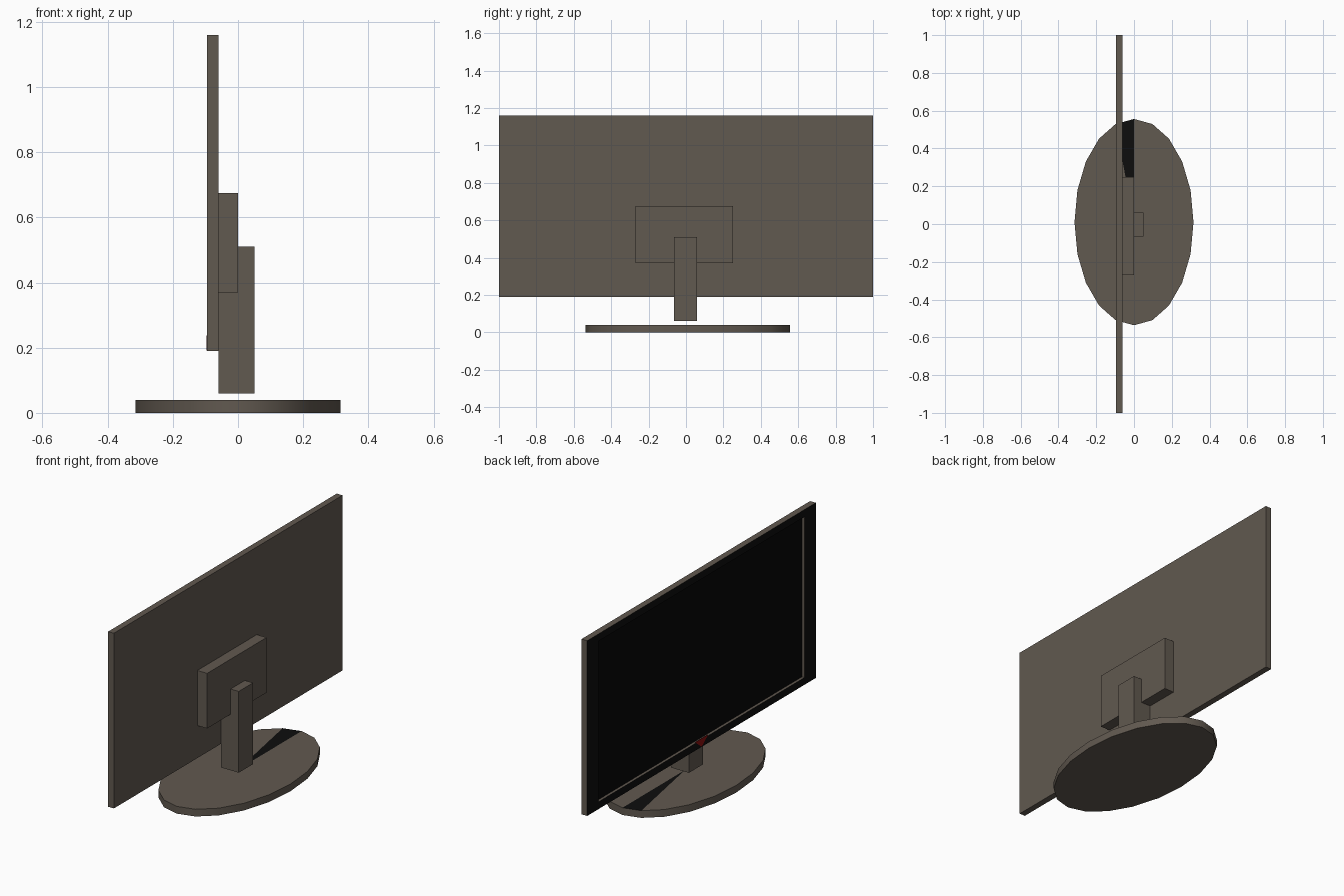
import bpy, bmesh, math
from mathutils import Vector

if "Cube" in bpy.data.objects:
    bpy.data.objects.remove(bpy.data.objects["Cube"])


def material(name, color):
    m = bpy.data.materials.new(name)
    m.diffuse_color = (*color, 1)
    m.use_nodes = True
    m.node_tree.nodes["Principled BSDF"].inputs["Base Color"].default_value = m.diffuse_color
    return m


casing = material("casing", (0.12, 0.10, 0.08))
bezel = material("bezel_black", (0.004, 0.004, 0.004))
glass = material("screen_black", (0.002, 0.002, 0.002))
red = material("indicator_red", (0.25, 0.005, 0.005))


def finish(name, bm, *mats):
    bmesh.ops.recalc_face_normals(bm, faces=bm.faces)
    me = bpy.data.meshes.new(name)
    bm.to_mesh(me)
    bm.free()
    ob = bpy.data.objects.new(name, me)
    bpy.context.collection.objects.link(ob)
    for m in mats:
        me.materials.append(m)
    return ob


def box(lo, hi):
    bm = bmesh.new()
    bmesh.ops.create_cube(bm, size=1)
    for v in bm.verts:
        v.co = [(a + b) / 2 + c * (b - a) for a, b, c in zip(lo, hi, v.co)]
    return bm


def prism(points, offset):
    bm = bmesh.new()
    face = bm.faces.new([bm.verts.new(p) for p in points])
    ext = bmesh.ops.extrude_face_region(bm, geom=[face], use_keep_orig=True)
    moved = [g for g in ext["geom"] if isinstance(g, bmesh.types.BMVert)]
    bmesh.ops.translate(bm, verts=moved, vec=Vector(offset))
    return bm


# Display panel facing -x, with a black bezel and a recessed screen
bm = box((-0.095, -1, 0.19), (-0.06, 1, 1.16))
bm.normal_update()
screen = min(bm.faces, key=lambda f: f.calc_center_median().x)
rim = bmesh.ops.inset_individual(bm, faces=[screen], thickness=0.057)
for f in rim["faces"]:
    f.material_index = 1
for v in screen.verts:
    v.co.y = math.copysign(0.9, v.co.y)
walls = bmesh.ops.inset_individual(bm, faces=[screen], thickness=0.0)
for f in walls["faces"]:
    f.material_index = 0
for v in screen.verts:
    v.co.x = -0.08
screen.material_index = 2
finish("display_panel", bm, casing, bezel, glass)

# Red triangular indicator under the screen
tri = [(-0.0945, -0.057, 0.237), (-0.0945, 0.057, 0.237), (-0.0945, 0, 0.191)]
finish("indicator", prism(tri, (-0.0015, 0, 0)), red)

# Mounting block on the rear of the panel
finish("rear_mount", box((-0.06, -0.27, 0.37), (0, 0.25, 0.675)), casing)

# L-shaped neck tucked under and behind the mount
profile = [(-0.06, 0.06), (0.05, 0.06), (0.05, 0.51), (0, 0.51), (0, 0.37), (-0.06, 0.37)]
finish("neck", prism([(x, -0.065, z) for x, z in profile], (0, 0.125, 0)), casing)

# Oval 20-sided base, its top a fan with one dark wedge
bm = bmesh.new()
bmesh.ops.create_cone(bm, cap_ends=True, cap_tris=True, segments=20,
                      radius1=1, radius2=1, depth=0.04)
for v in bm.verts:
    v.co = (v.co.x * 0.315, v.co.y * 0.546 + 0.01, v.co.z + 0.02)
top = [f for f in bm.faces if f.calc_center_median().z > 0.039]
wedge = min(top, key=lambda f: (f.calc_center_median() - Vector((-0.033, 0.37, 0.04))).length)
wedge.material_index = 1
base = finish("base", bm, casing, bezel)
bpy.context.view_layer.objects.active = base
base.select_set(True)
bpy.ops.object.shade_smooth_by_angle(angle=math.radians(40))
